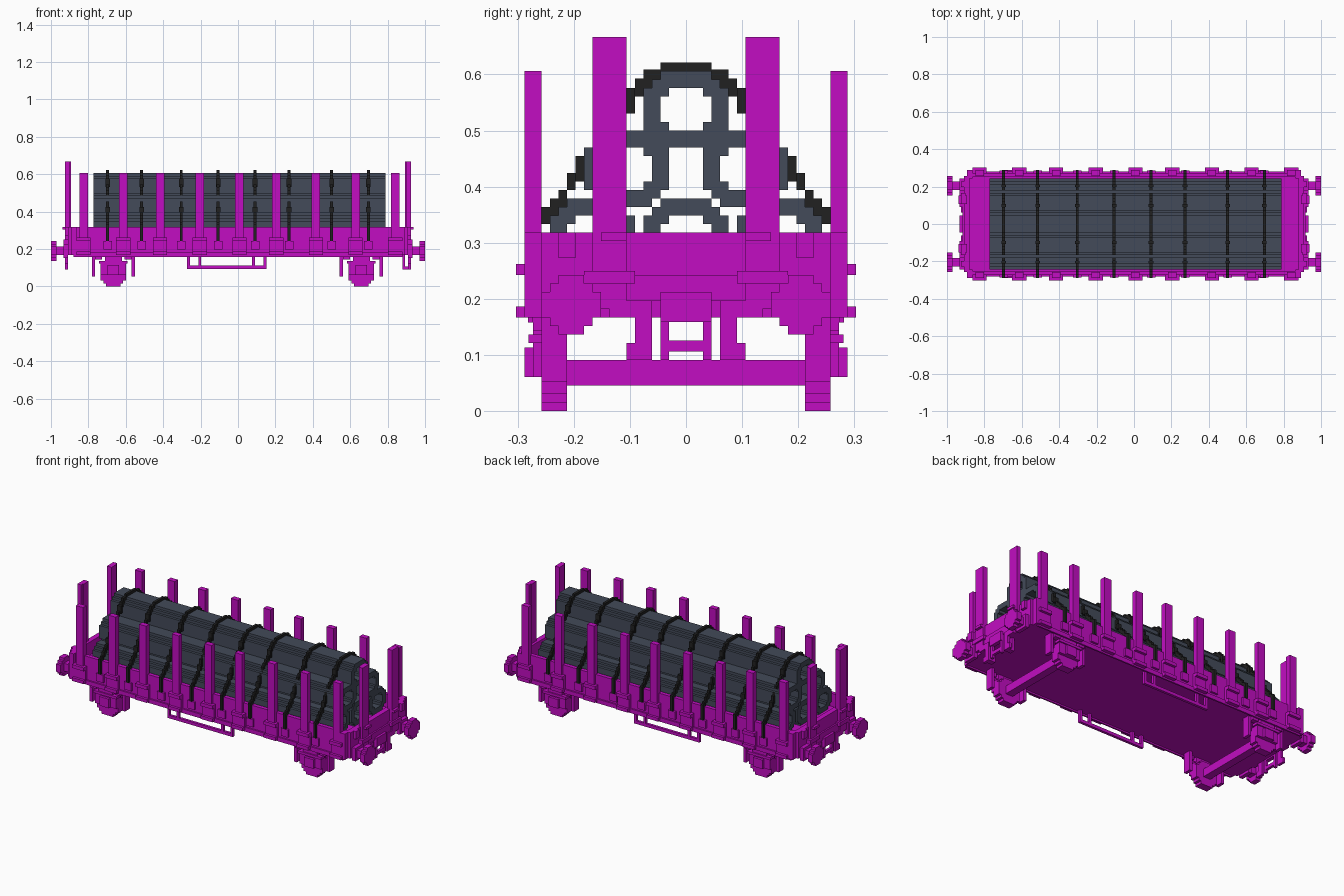
import bpy, bmesh
from mathutils import Matrix

if "Cube" in bpy.data.objects:
    bpy.data.objects.remove(bpy.data.objects["Cube"])

V = 1 / 66  # one grid unit; all sizes below are in grid units


def material(name, rgb):
    m = bpy.data.materials.new(name)
    m.use_nodes = True
    m.diffuse_color = (*rgb, 1)
    m.node_tree.nodes["Principled BSDF"].inputs["Base Color"].default_value = (*rgb, 1)
    return m


MAGENTA = material("magenta", (0.54, 0.004, 0.54))
GREY = material("slate grey", (0.056, 0.069, 0.100))
BLACK = material("strap black", (0.015, 0.015, 0.015))


def finish(name, mat, bm):
    bmesh.ops.recalc_face_normals(bm, faces=bm.faces)
    bmesh.ops.scale(bm, vec=(V, V, V), verts=bm.verts)
    me = bpy.data.meshes.new(name)
    bm.to_mesh(me)
    bm.free()
    me.materials.append(mat)
    ob = bpy.data.objects.new(name, me)
    bpy.context.collection.objects.link(ob)
    return ob


def boxes(name, mat, items, mx=False, my=False):
    """Boxes given as (x0, x1, y0, y1, z0, z1), optionally mirrored in x and y."""
    bm = bmesh.new()
    for x0, x1, y0, y1, z0, z1 in items:
        for sx in ((1, -1) if mx else (1,)):
            for sy in ((1, -1) if my else (1,)):
                mid = Matrix.Translation((sx * (x0 + x1) / 2, sy * (y0 + y1) / 2, (z0 + z1) / 2))
                size = Matrix.Diagonal((x1 - x0, y1 - y0, z1 - z0, 1))
                bmesh.ops.create_cube(bm, size=1, matrix=mid @ size)
    return finish(name, mat, bm)


def stepped(a0, a1, b0, b1, corner):
    """Closed outline of a rectangle whose corners are cut in steps."""
    c = corner
    r = [(q, p) for p, q in c][::-1]
    return ([(a0 + p, b0 + q) for p, q in c[::-1]] + [(a1 - p, b0 + q) for p, q in c]
            + [(a1 - p, b1 - q) for p, q in c[::-1]] + [(a0 + p, b1 - q) for p, q in c])


OUTER = [(2, 0), (2, 1), (1, 1), (1, 2), (0, 2)]
INNER = [(1, 0), (1, .5), (1, 1), (.5, 1), (0, 1)]


def pipe(name, y, z, x0=-51, x1=52):
    """Hollow pipe along x with stepped outside and inside."""
    out = stepped(y - 5, y + 5, z, z + 9, OUTER)
    inn = stepped(y - 3, y + 3, z + 2, z + 7, INNER)
    bm = bmesh.new()
    rings = [[bm.verts.new((x, a, b)) for a, b in pts]
             for x, pts in ((x0, out), (x1, out), (x1, inn), (x0, inn))]
    n = len(out)
    for k in range(4):
        p, q = rings[k], rings[(k + 1) % 4]
        for i in range(n):
            j = (i + 1) % n
            bm.faces.new((p[i], p[j], q[j], q[i]))
    return finish(name, GREY, bm)


def disc(name, axis, c, half, lo, hi):
    """Solid stepped disc; axis is x or y, c the centre in the other two axes."""
    pts = stepped(c[0] - half, c[0] + half, c[1] - half, c[1] + half, OUTER)
    bm = bmesh.new()
    f = bm.faces.new([bm.verts.new((lo, a, b) if axis == "x" else (a, lo, b)) for a, b in pts])
    g = bmesh.ops.extrude_face_region(bm, geom=[f])["geom"]
    d = hi - lo
    bmesh.ops.translate(bm, vec=(d, 0, 0) if axis == "x" else (0, d, 0),
                        verts=[v for v in g if isinstance(v, bmesh.types.BMVert)])
    return finish(name, MAGENTA, bm)


# Wagon body: deck with low walls and a sole bar
boxes("deck", MAGENTA, [(-59, 59, -17, 17, 11, 16)])
boxes("side_walls", MAGENTA, [(-59, 59, 16.5, 18, 11, 21), (-58, 58, 18, 18.6, 10.4, 12)], my=True)
boxes("end_walls", MAGENTA, [(58, 60, -17, 17, 11, 21), (60, 60.6, -7, 7, 13, 16)], mx=True)
boxes("corner_posts", MAGENTA, [(57, 59, 16, 19, 11, 21), (60, 61, 13, 15, 18, 21)], mx=True, my=True)

# Side stakes with brackets top and bottom
STAKES = [-56, -42, -29, -15, -1, 12, 26, 40, 54]
boxes("side_stakes", MAGENTA, [(x, x + 3, 17, 19, 11, 40) for x in STAKES], my=True)
brackets = []
for x in STAKES:
    brackets += [(x - 1, x + 4, 18, 20, 16, 17.3), (x - 1, x + 4, 18, 20, 11, 12.3),
                 (x - 1, x, 18, 19, 12, 16), (x + 3, x + 4, 18, 19, 12, 16)]
boxes("stake_brackets", MAGENTA, brackets, my=True)

# Tall end stakes and their brackets
boxes("end_stakes", MAGENTA, [(59.4, 61, 7, 11, 12, 44), (59, 60, 7, 10, 12, 44)], mx=True, my=True)
boxes("end_stake_brackets", MAGENTA, [(60, 61.6, 6, 12, 22.5 - 7.5, 16.5), (60, 62, 7, 10, 20, 21)],
      mx=True, my=True)

# Buffers
for sx in (1, -1):
    for sy in (1, -1):
        side = ("right" if sy * sx < 0 else "left") + ("_pos" if sx > 0 else "_neg")
        disc("buffer_plate_" + side, "x", (sy * 13.5, 12.5), 3.5, sx * 64, sx * 66)
boxes("buffer_shafts", MAGENTA, [(59, 64, 12, 15, 11, 14), (60, 61.5, 11, 16, 10, 15)],
      mx=True, my=True)

# Coupling ladder, hoses and steps on both ends
boxes("couplings", MAGENTA, [(60, 61.5, -3, 3, 10.5, 14), (60, 61, 2, 3, 6, 11), (60, 61, -3, -2, 6, 11),
                             (60, 61, -2, 2, 7, 8.3)], mx=True)
boxes("end_hangers", MAGENTA, [(60, 61, 4, 6, 6, 13), (60, 61, 6, 9, 11, 13),
                               (60, 61, 6, 7, 6, 8)], mx=True, my=True)
boxes("inner_hangers", MAGENTA, [(58, 59, 4, 6, 6, 11), (58, 61, 4, 6, 6, 7)], my=True)

# Running gear: wheels, axles, bearing boxes, springs, brake shoes
for cx, end in ((-44, "rear"), (43.5, "fore")):
    for sy, side in ((-1, "right"), (1, "left")):
        disc(f"wheel_{end}_{side}", "y", (cx, 4.5), 4.5, sy * 14, sy * 17)
    boxes(f"axle_{end}", MAGENTA, [(cx - 1.5, cx + 1.5, -15, 15, 3, 6)])
    boxes(f"bearing_boxes_{end}", MAGENTA, [
        (cx - 4.5, cx + 4.5, 15, 18, 4, 8), (cx - 5, cx + 5, 16, 18.5, 8, 9),
        (cx - 3, cx + 3, 16, 18, 9, 11), (cx - 2, cx + 2, 17, 19, 4, 7.5),
        (cx - 6.5, cx - 4, 16, 18, 9.5, 11), (cx + 4, cx + 6.5, 16, 18, 9.5, 11)], my=True)
    boxes(f"brake_shoes_{end}", MAGENTA, [
        (cx + s * 7 - .6, cx + s * 7 + .6, 14, 17, 3.5, 11) for s in (-1, 1)], my=True)

# Hanging frame under the sole bar
boxes("under_frame", MAGENTA, [(-18, 10, 16.5, 17.5, 6.2, 7.4)] +
      [(x, x + 1, 16.5, 17.5, 6.2, 11) for x in (-18, -14, 5, 9)], my=True)

# Load: pyramid of six pipes
LOAD = [("pipe_top", 0, 31), ("pipe_middle_left", 7, 24), ("pipe_middle_right", -7, 24),
        ("pipe_bottom_left", 11, 16), ("pipe_bottom_centre", 0, 16), ("pipe_bottom_right", -11, 16)]
for name, y, z in LOAD:
    pipe(name, y, z)

# Tie-down straps stepping over the load: (y0, y1, z0, z1)
STEPS = [(0, 3, 40, 41), (3, 5, 39, 40.2), (4, 6, 38, 39.1), (5, 6, 37, 38.5), (6, 7, 35, 38),
         (7, 8, 34, 36), (8, 9, 33, 35), (9, 10, 32, 34), (10, 11, 30, 33), (11, 12, 29, 31),
         (12, 13, 27, 30), (13, 14, 26, 28), (14, 15, 24, 26), (15, 16, 23, 25), (16, 17, 22, 24),
         (17, 18, 21, 22.6), (18, 19, 16, 22)]
straps, cleats = [], []
for c in (-46, -34, -20, -7, 6, 18, 33, 46):
    for y0, y1, z0, z1 in STEPS:
        w = .8 if y0 in (6, 13) else .5
        straps.append((c - w, c + w, y0, y1, z0, z1))
    cleats.append((c - 1.5, c + 1.5, 18, 18.8, 13, 16))
boxes("straps", BLACK, straps, my=True)
boxes("strap_cleats", MAGENTA, cleats, my=True)
